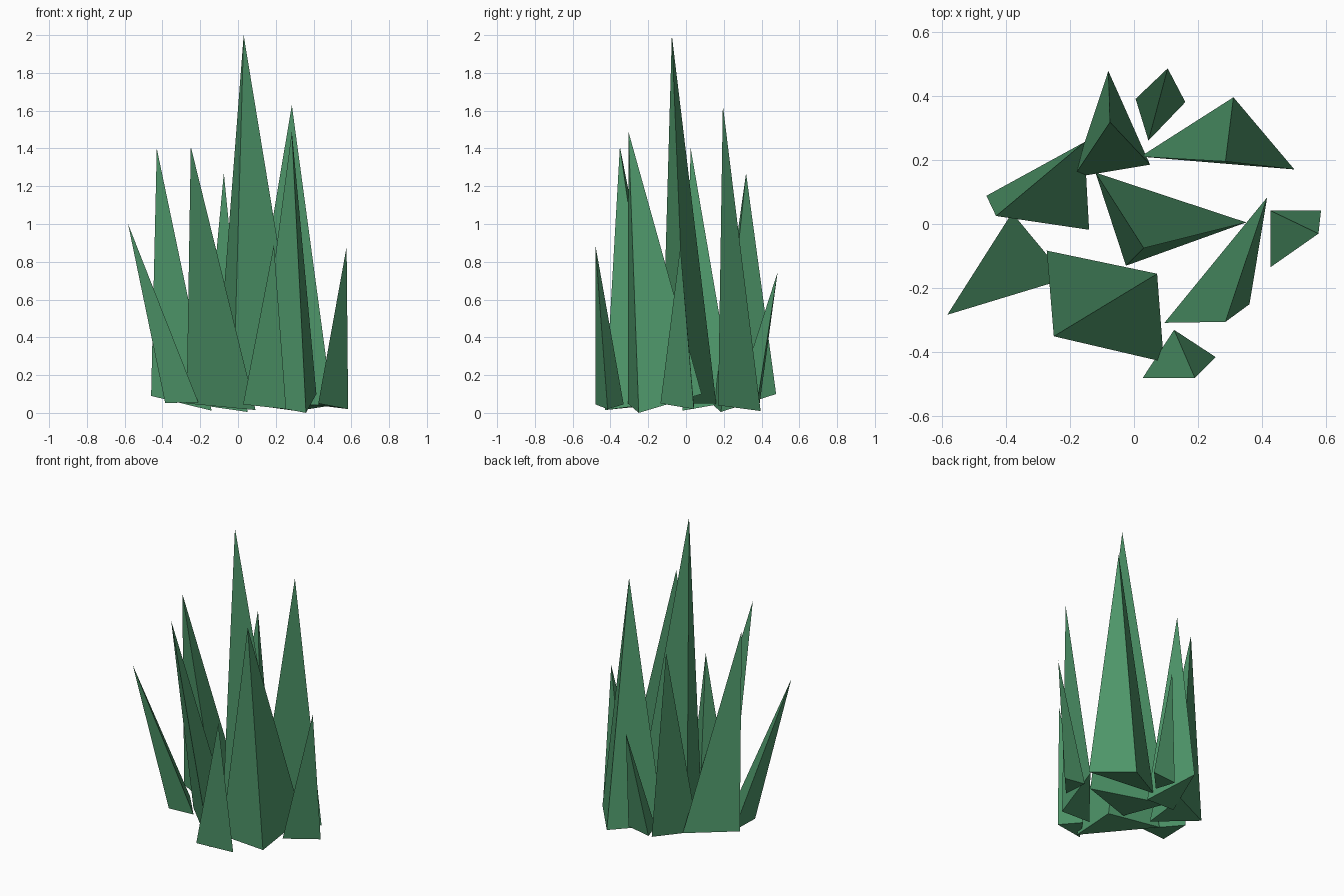
import bpy, bmesh

green = bpy.data.materials.new("grass_green")
green.diffuse_color = (0.075, 0.30, 0.14, 1)


def blade(name, tip, *base):
    """Closed three-sided spike: a tip over a slightly tilted triangle."""
    bm = bmesh.new()
    top = bm.verts.new(tip)
    a, b, c = [bm.verts.new(p) for p in base]
    for f in ((a, b, c), (a, b, top), (b, c, top), (c, a, top)):
        bm.faces.new(f)
    bmesh.ops.recalc_face_normals(bm, faces=bm.faces)
    mesh = bpy.data.meshes.new(name)
    bm.to_mesh(mesh)
    bm.free()
    mesh.materials.append(green)
    bpy.context.collection.objects.link(bpy.data.objects.new(name, mesh))


# Tall blades
blade("centre_blade", (.03, -.075, 2), (-.12, .16, .05), (.35, .005, .05), (-.025, -.13, .06))
blade("back_right_blade", (.285, .195, 1.63), (.02, .21, .05), (.31, .395, .01), (.5, .17, .04))
blade("front_right_blade", (.285, -.305, 1.49), (.415, .083, .1), (.095, -.308, .05), (.36, -.25, 0))
blade("front_left_blade", (-.25, -.35, 1.41), (-.272, -.083, .05), (.072, -.155, .05), (.093, -.43, .015))
blade("left_blade", (-.43, .025, 1.4), (-.46, .088, .09), (-.14, -.018, .012), (-.155, .255, .06))
blade("back_blade", (-.075, .318, 1.27), (-.19, .145, .04), (-.08, .477, .1), (.05, .185, .005))

# Short outer blades
blade("leaning_left_blade", (-.582, -.283, 1), (-.38, .035, .053), (-.21, -.17, .055), (-.386, -.18, .053))
blade("small_front_blade", (.19, -.48, .89), (.027, -.48, .045), (.125, -.33, .045), (.255, -.415, .02))
blade("small_right_blade", (.575, -.03, .88), (.583, .042, .02), (.425, .042, .04), (.425, -.135, .05))
blade("small_back_blade", (.105, .485, .745), (.005, .39, .05), (.045, .26, .05), (.16, .38, .07))
